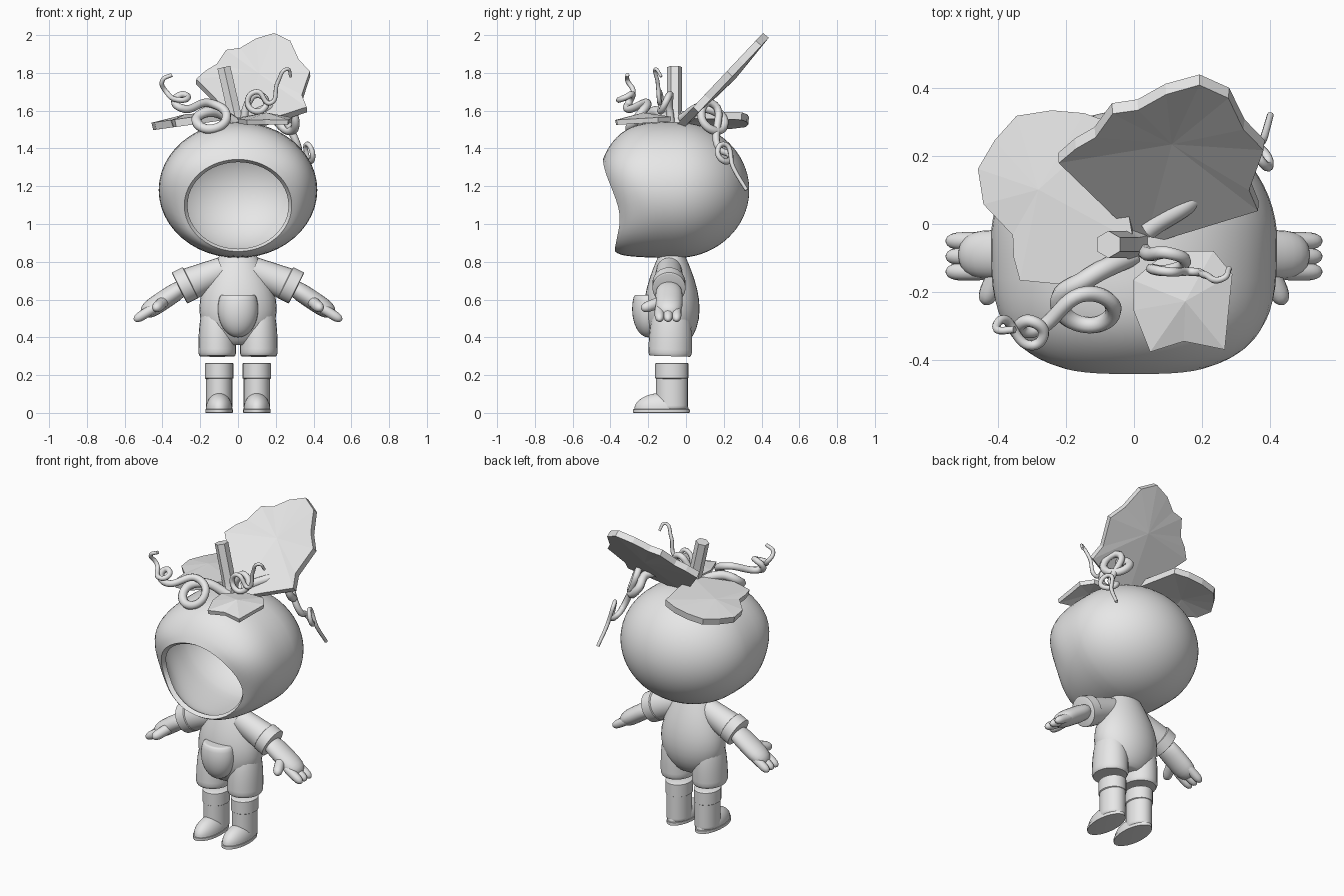
import bpy, bmesh, math
from mathutils import Vector

cube = bpy.data.objects.get("Cube")
if cube:
    bpy.data.objects.remove(cube, do_unlink=True)

grey = bpy.data.materials.new("plain_grey")
grey.use_nodes = True
grey.diffuse_color = (0.8, 0.8, 0.8, 1)
grey.node_tree.nodes["Principled BSDF"].inputs["Base Color"].default_value = grey.diffuse_color


def clamp(value, low=0, high=1):
    return min(max(value, low), high)


def add_object(name, data):
    data.materials.append(grey)
    obj = bpy.data.objects.new(name, data)
    bpy.context.scene.collection.objects.link(obj)
    return obj


def finish(name, bm, smooth=True):
    """Turn a bmesh into a named object, smooth with sharp edges or faceted."""
    bmesh.ops.recalc_face_normals(bm, faces=bm.faces[:])
    mesh = bpy.data.meshes.new(name)
    bm.to_mesh(mesh)
    bm.free()
    if smooth:
        mesh.shade_smooth()
        mesh.set_sharp_from_angle(angle=math.radians(45))
    return add_object(name, mesh)


def loft(name, rings):
    """Skin a list of point rings and cap both ends."""
    bm = bmesh.new()
    loops = [[bm.verts.new(point) for point in ring] for ring in rings]
    for near, far in zip(loops, loops[1:]):
        for i in range(len(near)):
            bm.faces.new((near[i - 1], near[i], far[i], far[i - 1]))
    bm.faces.new(loops[0])
    bm.faces.new(loops[-1])
    finish(name, bm)


def oval(count):
    """Points of a unit circle."""
    angles = [math.tau * i / count for i in range(count)]
    return [(math.cos(a), math.sin(a)) for a in angles]


# Radius rules along a limb, t running from start to end
def cloth(t):
    return min(1, 0.92 + 2 * t, 0.92 + 2 * (1 - t))


def rounded(t):
    return max(0.15, math.sqrt(1 - abs(2 * t - 1) ** 4))


def domed(t):
    return max(0.15, min(0.93 + 2 * t, math.sqrt(1 - t ** 3)))


def pear(t):
    return math.sin(math.pi * (0.15 + 0.7 * t ** 0.75))


def trumpet(t):
    return 0.8 + 0.2 * t


def flared(t):
    return 1.5 - 0.5 * clamp(4 * t)


def limb(name, start, end, depth, width, shape, sides=24):
    """Round bar whose radius follows the shape rule; depth is along y."""
    start, end = Vector(start), Vector(end)
    axis = (end - start).normalized()
    y = Vector((0, 1, 0))
    side = (y - axis * axis.dot(y)).normalized()
    up = axis.cross(side)
    rings = []
    steps = 14
    for i in range(steps + 1):
        t = (1 - math.cos(math.pi * i / steps)) / 2
        centre, scale = start.lerp(end, t), shape(t)
        rings.append([centre + scale * (side * u * depth + up * v * width)
                      for u, v in oval(sides)])
    loft(name, rings)


def ball(name, centre, size, floor=-1, ceiling=1):
    """Ellipsoid flattened at a floor and a ceiling."""
    bm = bmesh.new()
    bmesh.ops.create_uvsphere(bm, u_segments=28, v_segments=20, radius=1)
    for v in bm.verts:
        v.co.z = clamp(v.co.z, floor, ceiling)
        v.co = [c + p * s for c, p, s in zip(centre, v.co, size)]
    finish(name, bm)


def leaf(name, base, first, last, length, reach, height, lift):
    """Ragged fan between two angles; reach gives each point in tenths of the length."""
    bm = bmesh.new()
    outline = [base]
    for i, tenths in enumerate(reach):
        a = math.radians(first + (last - first) * i / (len(reach) - 1))
        r = length * tenths / 10
        outline.append((base[0] + r * math.cos(a), base[1] + r * math.sin(a)))
    edge = [bm.verts.new((x, y, height(x, y))) for x, y in outline]
    middle = sum((v.co for v in edge), Vector()) / len(edge)
    hub = bm.verts.new(middle + Vector((0, 0, lift)))
    for i, v in enumerate(edge):
        bm.faces.new((edge[i - 1], v, hub))
    solid = finish(name, bm, smooth=False).modifiers.new("thickness", "SOLIDIFY")
    solid.thickness = length * 0.08
    solid.offset = 0


def tendril(name, thick, normal, start, loops, tail):
    """Tapering vine; each loop has a centre, radius, entry quarter and turning sense."""
    normal = Vector(normal).normalized()
    across = Vector((0, 0, 1)).cross(normal).normalized()
    rise = normal.cross(across)
    path = [Vector(start)]
    for centre, radius, quarter, sense in loops:
        for k in range(5):
            a = math.pi / 2 * (quarter + sense * k)
            path.append(Vector(centre) + normal * thick * (k - 2) / 2
                        + radius * (across * math.cos(a) + rise * math.sin(a)))
    path += [Vector(p) for p in tail]
    data = bpy.data.curves.new(name, "CURVE")
    data.dimensions = "3D"
    data.bevel_depth = thick
    data.bevel_resolution = 2
    data.use_fill_caps = True
    spline = data.splines.new("BEZIER")
    spline.bezier_points.add(len(path) - 1)
    for i, (knot, point) in enumerate(zip(spline.bezier_points, path)):
        knot.co = point
        knot.handle_left_type = knot.handle_right_type = "AUTO"
        knot.radius = 1 - 0.7 * i / len(path)
    add_object(name, data)


# Hollow round hood: flattened front with an open face, dented below the brow
def hood_ring(a, scale):
    power = 0.6 if math.cos(a) > 0 else 1
    front = math.copysign(abs(math.cos(a)) ** power, math.cos(a))
    spread = scale * math.sin(a) ** power
    y = -0.05 - scale * front * (0.43 if front > 0 else 0.385)
    middle = 1.18 - 0.12 * max(front, 0) ** 4
    ring = []
    for u, v in oval(48):
        z = middle + 0.36 * spread * v
        brow = clamp(3 * (1.36 - z))
        chin = clamp(8 * (1 - z))
        dent = 0.09 * brow * brow * (3 - 2 * brow) - 0.025 * chin
        ring.append((0.42 * spread * u, y + clamp(-3 * y) * dent, z))
    return ring


sweep = [0.55 + 2.55 * i / 28 for i in range(29)]
loft("hood", [hood_ring(a, 0.94) for a in reversed(sweep)] + [hood_ring(a, 1) for a in sweep])

# Torso and belly pocket
limb("torso", (0, -0.075, 0.36), (0, -0.075, 0.84), 0.147, 0.205, pear, 32)
ball("belly_pocket", (0, -0.2, 0.55), (0.107, 0.085, 0.15), ceiling=0.5)

# Mirrored limbs
for s, which in ((1, "left"), (-1, "right")):
    leg, foot = s * 0.11, s * 0.1
    limb(which + "_shorts_leg", (leg, -0.085, 0.3), (leg, -0.075, 0.64), 0.115, 0.1, domed)
    limb(which + "_sole", (foot, -0.13, 0), (foot, -0.13, 0.02), 0.15, 0.073, cloth)
    ball(which + "_foot", (foot, -0.13, 0.02), (0.07, 0.143, 0.085), floor=0)
    limb(which + "_boot", (foot, -0.075, 0.02), (foot, -0.075, 0.2), 0.085, 0.07, cloth)
    limb(which + "_boot_cuff", (foot, -0.075, 0.18), (foot, -0.075, 0.265), 0.088, 0.076, cloth)
    limb(which + "_sleeve", (s * 0.08, -0.09, 0.755), (s * 0.3, -0.09, 0.665), 0.085, 0.09, trumpet)
    limb(which + "_cuff", (s * 0.25, -0.09, 0.69), (s * 0.31, -0.09, 0.66), 0.088, 0.092, cloth)
    limb(which + "_palm", (s * 0.27, -0.09, 0.68), (s * 0.51, -0.09, 0.52), 0.072, 0.05, rounded)
    for k, finger in ((-1, "front"), (0, "middle"), (1, "rear")):
        y = -0.095 + k * 0.045
        limb(f"{which}_{finger}_finger", (s * 0.42, y, 0.57), (s * 0.55, y, 0.49),
             0.026, 0.026, rounded, 12)
    limb(which + "_thumb", (s * 0.38, -0.1, 0.6), (s * 0.44, -0.235, 0.55), 0.03, 0.03, rounded, 12)

# Six-sided stem
limb("stem", (0, -0.06, 1.5), (-0.075, -0.06, 1.83), 0.04, 0.04, flared, 6)

# Leaves around the stem
leaf("upright_leaf", (0.03, -0.05), 17, 136, 0.5, (7, 7, 9, 9, 10, 10, 9, 8, 8, 7, 7, 7),
     lambda x, y: 1.55 + 1.06 * y, -0.03)
leaf("back_leaf", (0, -0.05), 100, 210, 0.5, (7, 8, 9, 10, 10, 10, 9, 7, 7, 7, 5),
     lambda x, y: 1.58 + 0.14 * x, 0.02)
leaf("front_leaf", (0.1, -0.08), 220, 360, 0.33, (4, 6, 9, 8, 10, 7, 6, 4),
     lambda x, y: 1.56 + 0.06 * y, 0.03)

# Curling tendrils
tendril("right_tendril", 0.03, (0, -1, 1), (0, -0.09, 1.53),
        [((-0.14, -0.24, 1.56), 0.08, 1, 1), ((-0.3, -0.31, 1.66), 0.035, 3, -1)],
        [(-0.38, -0.28, 1.7), (-0.4, -0.31, 1.76), (-0.35, -0.31, 1.79)])
tendril("left_tendril", 0.022, (0, -1, 0.3), (0.03, -0.08, 1.54),
        [((0.1, -0.11, 1.64), 0.05, 2, -1)],
        [(0.1, -0.14, 1.7), (0.17, -0.14, 1.64), (0.21, -0.15, 1.75),
         (0.26, -0.16, 1.82), (0.28, -0.13, 1.78)])
tendril("back_tendril", 0.028, (1, 0.6, 0.6), (0.04, -0.02, 1.56),
        [((0.25, 0.14, 1.56), 0.075, 1, -1), ((0.36, 0.2, 1.37), 0.045, 1, -1)],
        [(0.38, 0.25, 1.3), (0.4, 0.32, 1.18)])
